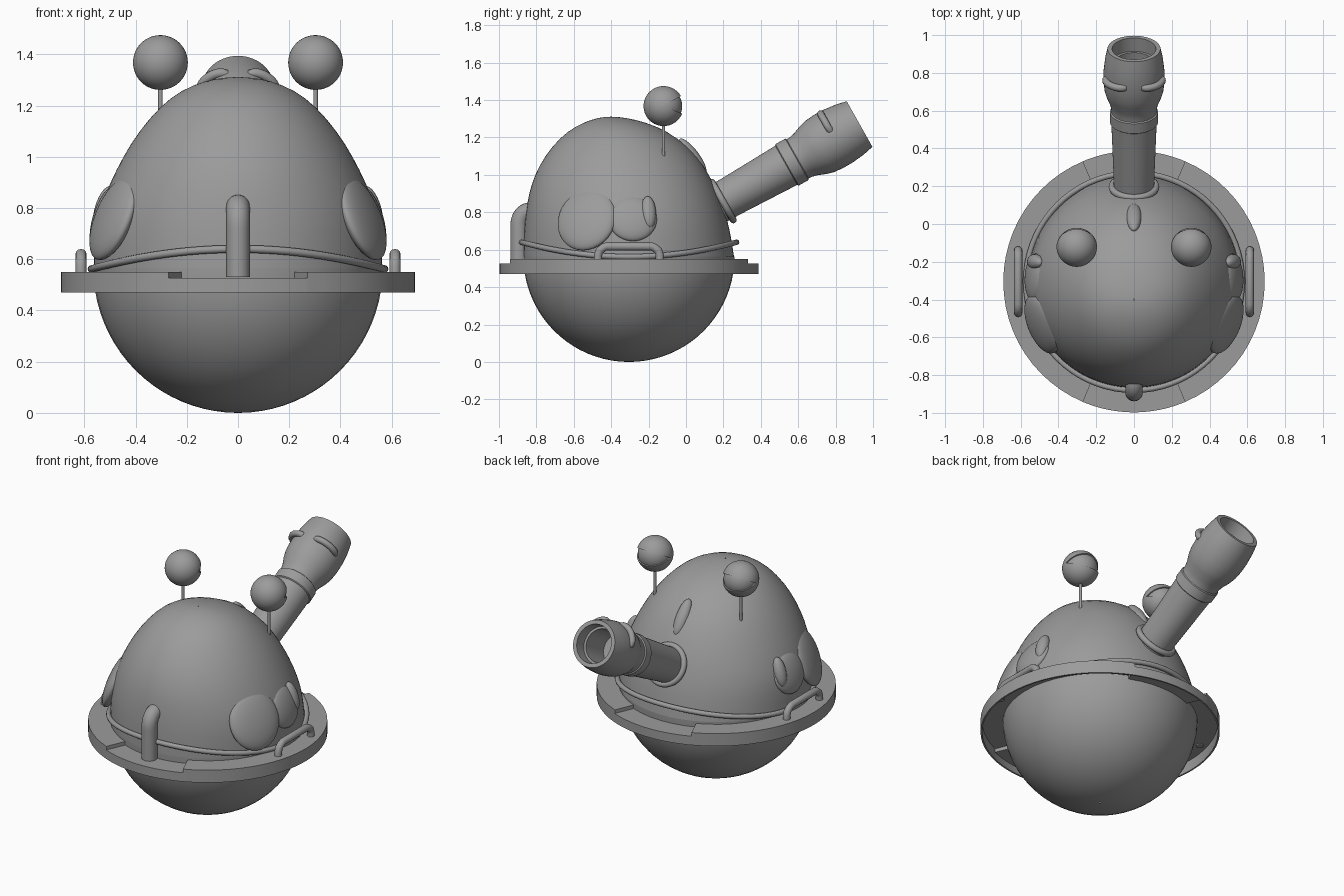
import bpy, bmesh, math
from mathutils import Vector, Matrix

cube = bpy.data.objects.get("Cube")
if cube:
    bpy.data.objects.remove(cube, do_unlink=True)

grey = bpy.data.materials.new("plain_grey")
grey.use_nodes = True
COLOUR = (0.33, 0.33, 0.33, 1)
grey.diffuse_color = COLOUR
grey.node_tree.nodes["Principled BSDF"].inputs["Base Color"].default_value = COLOUR

CY = -0.305  # centre line of the hull


def finish(bm, name, angle=40, matrix=None):
    bmesh.ops.recalc_face_normals(bm, faces=bm.faces)
    mesh = bpy.data.meshes.new(name)
    bm.to_mesh(mesh)
    bm.free()
    obj = bpy.data.objects.new(name, mesh)
    bpy.context.collection.objects.link(obj)
    mesh.materials.append(grey)
    if matrix:
        obj.matrix_world = matrix
    bpy.ops.object.select_all(action='DESELECT')
    obj.select_set(True)
    bpy.context.view_layer.objects.active = obj
    bpy.ops.object.shade_smooth_by_angle(angle=math.radians(angle))
    return obj


def skin(bm, rings, closed=False, caps=True):
    """Join equal rings of points with quads."""
    loops = [[bm.verts.new(p) for p in ring] for ring in rings]
    n = len(loops[0])
    pairs = list(zip(loops, loops[1:]))
    if closed:
        pairs.append((loops[-1], loops[0]))
    for a, b in pairs:
        for i in range(n):
            j = (i + 1) % n
            bm.faces.new((a[i], a[j], b[j], b[i]))
    if caps and not closed:
        bm.faces.new(loops[0])
        bm.faces.new(loops[-1])


def ellipse(rx, ry, z, cy=0, n=48):
    return [(rx * math.cos(math.tau * i / n), cy + ry * math.sin(math.tau * i / n), z)
            for i in range(n)]


def lathe(name, profile, matrix, closed=False, angle=40, caps=True):
    bm = bmesh.new()
    skin(bm, [ellipse(r, r, z) for r, z in profile], closed, caps)
    return finish(bm, name, angle, matrix)


def tube(name, points, radius, closed=False, n=12):
    """Round bar along a path."""
    pts = [Vector(p) for p in points]
    rings = []
    for i, p in enumerate(pts):
        before = pts[i - 1] if i or closed else p
        after = pts[(i + 1) % len(pts)] if closed or i < len(pts) - 1 else p
        rot = (after - before).to_track_quat('Z', 'Y')
        rings.append([p + rot @ Vector(v) for v in ellipse(radius, radius, 0, n=n)])
    bm = bmesh.new()
    skin(bm, rings, closed)
    return finish(bm, name, 50)


def blob(name, centre, normal, radii):
    """Ellipsoid whose short axis follows the normal."""
    bm = bmesh.new()
    bmesh.ops.create_uvsphere(bm, u_segments=32, v_segments=20, radius=1)
    rot = Vector(normal).to_track_quat('Z', 'Y').to_matrix().to_4x4()
    return finish(bm, name, 60, Matrix.Translation(centre) @ rot @ Matrix.Diagonal((*radii, 1)))


# Bowl under the ring, open where the dome sits
R = 0.565
bowl = [(R * math.sin(t), R - R * math.cos(t))
        for t in (math.radians(0.5 + 89.5 * i / 20) for i in range(21))]
lathe("lower_bowl", bowl, Matrix.Translation((0, CY, 0)), caps=False)

# Egg shaped dome leaning forward: height, half width, front, back
rows = [(0.55, .565, -.87, .26), (0.7, .56, -.868, .238), (0.8, .54, -.857, .21),
        (0.9, .5, -.842, .175), (1.0, .45, -.81, .125), (1.1, .388, -.757, .062),
        (1.2, .302, -.675, -.045), (1.26, .222, -.592, -.155), (1.297, .13, -.507, -.27),
        (1.31, .05, -.44, -.36), (1.311, .003, -.403, -.397)]
bm = bmesh.new()
skin(bm, [ellipse(hx, (b - f) / 2, z, (f + b) / 2) for z, hx, f, b in rows], caps=False)
dome = finish(bm, "dome", 60)
sub = dome.modifiers.new("smooth", 'SUBSURF')
sub.levels = sub.render_levels = 1

# Deck ring: thin top and skirt, hollow below, stepped down at front and back
STEP = 23
HIGH, LOW = 0.55, 0.527
stations = []
for middle, half, top in ((0, 90 - STEP, HIGH), (90, STEP, LOW),
                          (180, 90 - STEP, HIGH), (270, STEP, LOW)):
    stations += [(math.radians(middle - half + half * i / 12), top) for i in range(25)]
bm = bmesh.new()
rings = []
for a, top in stations:
    section = ((.682, .47), (.692, .47), (.692, top), (.56, top), (.56, top - .012), (.682, top - .012))
    rings.append([(r * math.cos(a), CY + r * math.sin(a), z) for r, z in section])
skin(bm, rings, closed=True)
finish(bm, "deck_ring", 20)

# Trim bar that rises at front and back
trim = []
for i in range(72):
    a = math.tau * i / 72
    trim.append((.572 * math.cos(a), CY + .575 * math.sin(a), .562 + .078 * math.sin(a) ** 2))
tube("trim_bar", trim, 0.015, closed=True)

# Front fin
fin = [(0, -.893, .53), (0, -.893, .72)]
fin += [(0, -.83 - .063 * math.cos(t), .735 + .073 * math.sin(t))
        for t in (math.radians(15 * i) for i in range(7))]
tube("front_fin", fin, 0.046, n=20)

# Parts repeated on both sides
for side, s in (("left", 1), ("right", -1)):
    # Deck handle
    handle = [(-.165, .53), (-.165, .57), (-.157, .595), (-.135, .612), (-.12, .618)]
    path = handle + [(-y, z) for y, z in reversed(handle)]
    tube(side + "_deck_handle", [(s * .613, CY + y, z) for y, z in path], 0.022)

    # Soft raised patches on the flank
    blob(side + "_front_patch", (s * .485, -.53, .76), (s, -.4, .42), (.165, .175, .05))
    blob(side + "_rear_patch", (s * .523, -.285, .765), (s, .05, .33), (.13, .125, .042))
    blob(side + "_small_patch", (s * .522, -.2, .80), (s, .2, .33), (.04, .09, .036))

    # Stalk eye
    eye = Vector((s * .303, -.12, 1.368))
    tube(side + "_stalk", [(eye.x, eye.y, 1.08), eye], 0.009)
    blob(side + "_eyeball", eye, (1, 0, 0), (.1, .1, .1))

    # Lids: shell swept round the x axis, left open towards the back
    bm = bmesh.new()
    rings = []
    for i in range(37):
        a = math.radians(30 + 308 * i / 36)
        arc = [math.radians(1 + 178 * k / 24) for k in range(25)]
        line = [(.107, t) for t in arc] + [(.09, t) for t in reversed(arc)]
        rings.append([(r * math.cos(t), r * math.sin(t) * math.cos(a), r * math.sin(t) * math.sin(a))
                      for r, t in line])
    skin(bm, rings)
    finish(bm, side + "_eyelids", 40, Matrix.Translation(eye))

# Small crest on the back of the dome
blob("back_crest", (0, .035, 1.10), (0, .8, .6), (.04, .115, .035))

# Cannon, measured backwards from the muzzle along its axis
aim = Vector((0, .87, .49)).normalized()
across = Vector((1, 0, 0))
up = across.cross(aim)
muzzle = Vector((0, .928, 1.272))
frame = Matrix((across, -up, aim)).transposed().to_4x4()
frame.translation = muzzle
barrel = [(.106, -.92), (.108, -.78), (.12, -.45), (.127, -.445), (.127, -.385), (.12, -.38),
          (.121, -.36), (.128, -.33), (.146, -.285), (.157, -.245), (.162, -.19), (.161, -.13),
          (.153, -.06), (.14, 0), (.116, 0), (.114, -.08), (.1, -.08), (.098, -.28)]
lathe("cannon", barrel, frame, angle=35)

collar = [(.116 + .018 * math.cos(math.tau * i / 12), -.84 + .018 * math.sin(math.tau * i / 12))
          for i in range(12)]
lathe("cannon_collar", collar, frame, closed=True)

# Curved grips on the muzzle
for side, s in (("left", 1), ("right", -1)):
    grip = []
    for i in range(13):
        t = math.radians(18 + 54 * i / 12)
        r = .15 + .024 * math.sin(math.pi * i / 12) ** 0.5
        grip.append(muzzle - aim * .155 + r * (s * math.sin(t) * across + math.cos(t) * up))
    tube(side + "_muzzle_grip", grip, 0.019)
